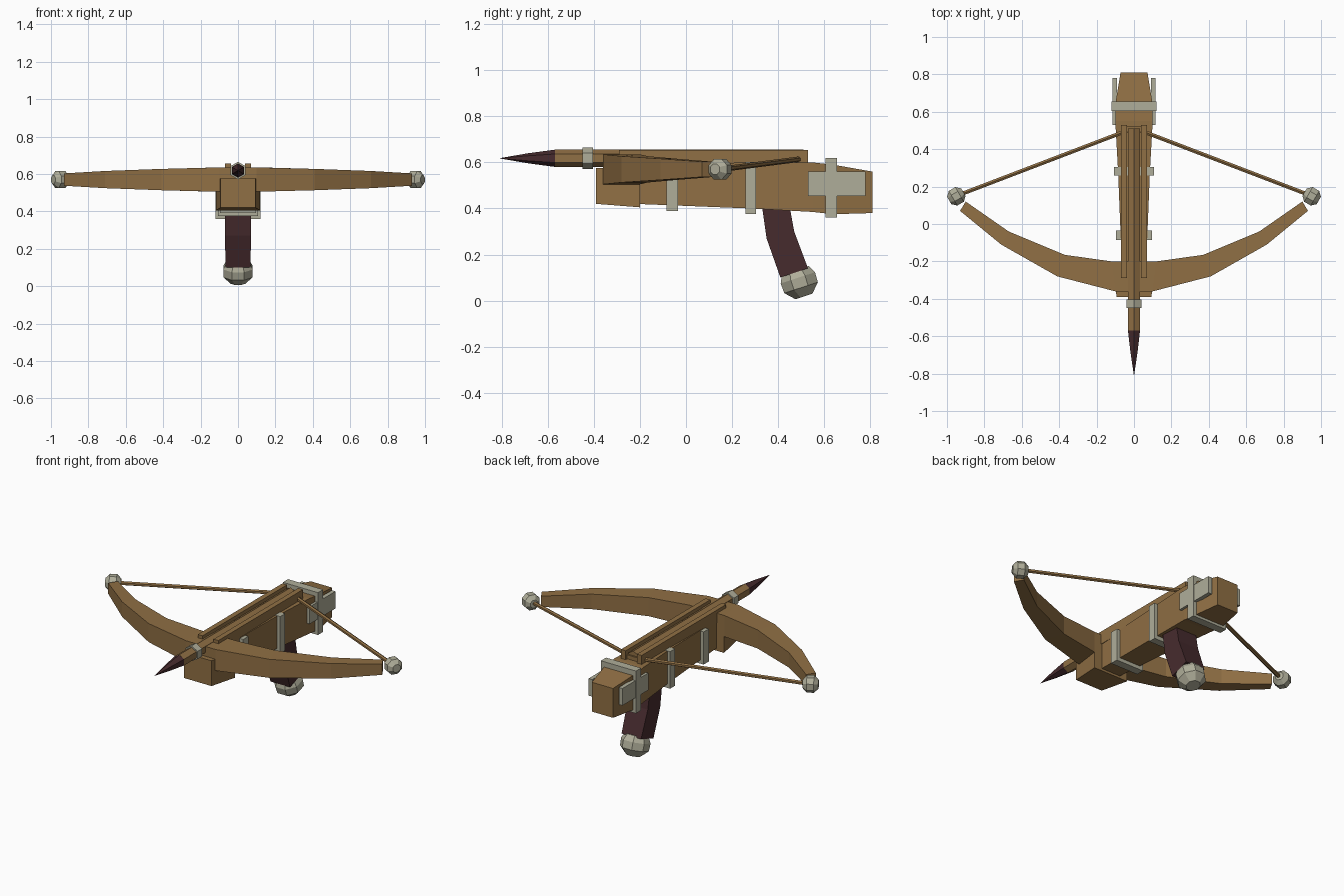
import bpy
import bmesh
from math import cos, sin, pi
from mathutils import Vector

cube = bpy.data.objects.get("Cube")
if cube:
    bpy.data.objects.remove(cube, do_unlink=True)


def material(name, rgb):
    mat = bpy.data.materials.new(name)
    mat.use_nodes = True
    mat.diffuse_color = (*rgb, 1)
    mat.node_tree.nodes["Principled BSDF"].inputs["Base Color"].default_value = (*rgb, 1)
    return mat


WOOD = material("warm wood", (0.28, 0.16, 0.058))
METAL = material("pale metal", (0.43, 0.42, 0.32))
DARK = material("dark leather", (0.062, 0.024, 0.027))


def loft(name, rings, mat):
    """Skin a row of matching rings and cap both ends."""
    bm = bmesh.new()
    loops = [[bm.verts.new(p) for p in ring] for ring in rings]
    n = len(loops[0])
    for a, b in zip(loops, loops[1:]):
        for i in range(n):
            j = (i + 1) % n
            bm.faces.new((a[i], a[j], b[j], b[i]))
    bm.faces.new(loops[0])
    bm.faces.new(loops[-1])
    bmesh.ops.recalc_face_normals(bm, faces=bm.faces)
    mesh = bpy.data.meshes.new(name)
    bm.to_mesh(mesh)
    bm.free()
    mesh.materials.append(mat)
    obj = bpy.data.objects.new(name, mesh)
    bpy.context.scene.collection.objects.link(obj)
    return obj


def beam(name, sections, mat):
    """Symmetric beam along y from (y, half width, bottom, top) sections."""
    return loft(name, [[(-w, y, lo), (w, y, lo), (w, y, hi), (-w, y, hi)]
                       for y, w, lo, hi in sections], mat)


def box(name, x, y, z, mat):
    return loft(name, [[(x[0], t, z[0]), (x[1], t, z[0]), (x[1], t, z[1]), (x[0], t, z[1])]
                       for t in y], mat)


def lathe(name, origin, axis, profile, sides, mat):
    """Faceted round part from (distance along axis, radius) pairs."""
    turn = Vector(axis).to_track_quat('Z', 'Y')
    rings = []
    for t, r in profile:
        angles = [pi / sides + 2 * pi * i / sides for i in range(sides)]
        rings.append([Vector(origin) + turn @ Vector((r * cos(a), r * sin(a), t))
                      for a in angles])
    return loft(name, rings, mat)


# Wooden stock and the flared block that carries the bow
beam("stock", [(-0.22, 0.065, 0.42, 0.59), (0.28, 0.085, 0.40, 0.60),
               (0.55, 0.10, 0.385, 0.60), (0.64, 0.10, 0.375, 0.59),
               (0.81, 0.072, 0.38, 0.56)], WOOD)
beam("front_block", [(-0.39, 0.093, 0.42, 0.575), (-0.2, 0.118, 0.405, 0.575)], WOOD)

# Bow limbs: outer edge, inner edge, half height, mirrored across the middle
half = [((0.93, 0.07), (0.90, 0.12), 0.033), ((0.71, -0.11), (0.67, -0.04), 0.046),
        ((0.41, -0.28), (0.37, -0.165), 0.057), ((0.1, -0.36), (0.12, -0.2), 0.065)]
bow = []
for side, stations in ((-1, half), (1, half[::-1])):
    for (ox, oy), (ix, iy), h in stations:
        bow.append([(side * ox, oy, 0.57 - h), (side * ix, iy, 0.57 - h),
                    (side * ix, iy, 0.57 + h), (side * ox, oy, 0.57 + h)])
loft("bow", bow, WOOD)

# Bolt: shaft, collar and pointed head
lathe("bolt_shaft", (0, 0.51, 0.618), (0, -1, 0), [(0, 0.038), (1.08, 0.038)], 6, WOOD)
lathe("bolt_collar", (0, -0.405, 0.618), (0, -1, 0), [(0, 0.047), (0.045, 0.047)], 6, METAL)
lathe("bolt_head", (0, -0.565, 0.618), (0, -1, 0),
      [(0, 0.038), (0.12, 0.022), (0.242, 0.001)], 6, DARK)

# Metal bands around the stock
beam("front_band", [(-0.085, 0.095, 0.39, 0.59), (-0.035, 0.095, 0.39, 0.59)], METAL)
beam("middle_band", [(0.258, 0.106, 0.375, 0.602), (0.305, 0.106, 0.375, 0.602)], METAL)
beam("rear_band", [(0.605, 0.119, 0.36, 0.62), (0.655, 0.119, 0.36, 0.62)], METAL)

# Paired parts: rails, rear plates, limb knobs and string halves
for s, label in ((1, "left"), (-1, "right")):
    box(label + "_rail", (s * 0.038, s * 0.07), (-0.29, 0.53), (0.575, 0.655), WOOD)
    box(label + "_rear_plate", (s * 0.09, s * 0.115), (0.53, 0.78), (0.455, 0.56), METAL)
    lathe(label + "_limb_knob", (s * 0.95, 0.148, 0.57), (s * 0.87, -0.5, 0),
          [(-0.044, 0.025), (-0.02, 0.049), (0.02, 0.049), (0.044, 0.025)], 8, METAL)
    start = Vector((s * 0.95, 0.15, 0.57))
    run = Vector((s * 0.035, 0.5, 0.615)) - start
    lathe(label + "_string", start, run, [(0, 0.012), (run.length, 0.012)], 6, WOOD)
box("string_centre", (-0.04, 0.04), (0.495, 0.52), (0.603, 0.627), WOOD)

# Slanted grip with a faceted pommel
grip = []
for (fy, fz), (by, bz), w in (((0.33, 0.41), (0.45, 0.41), 0.07),
                              ((0.35, 0.27), (0.47, 0.30), 0.07),
                              ((0.41, 0.10), (0.53, 0.14), 0.066)):
    grip.append([(-w, fy, fz), (w, fy, fz), (w, by, bz), (-w, by, bz)])
loft("grip", grip, DARK)
lathe("pommel", (0, 0.475, 0.132), (0, 0.31, -0.95),
      [(0, 0.066), (0.035, 0.085), (0.08, 0.083), (0.12, 0.042)], 8, METAL)
